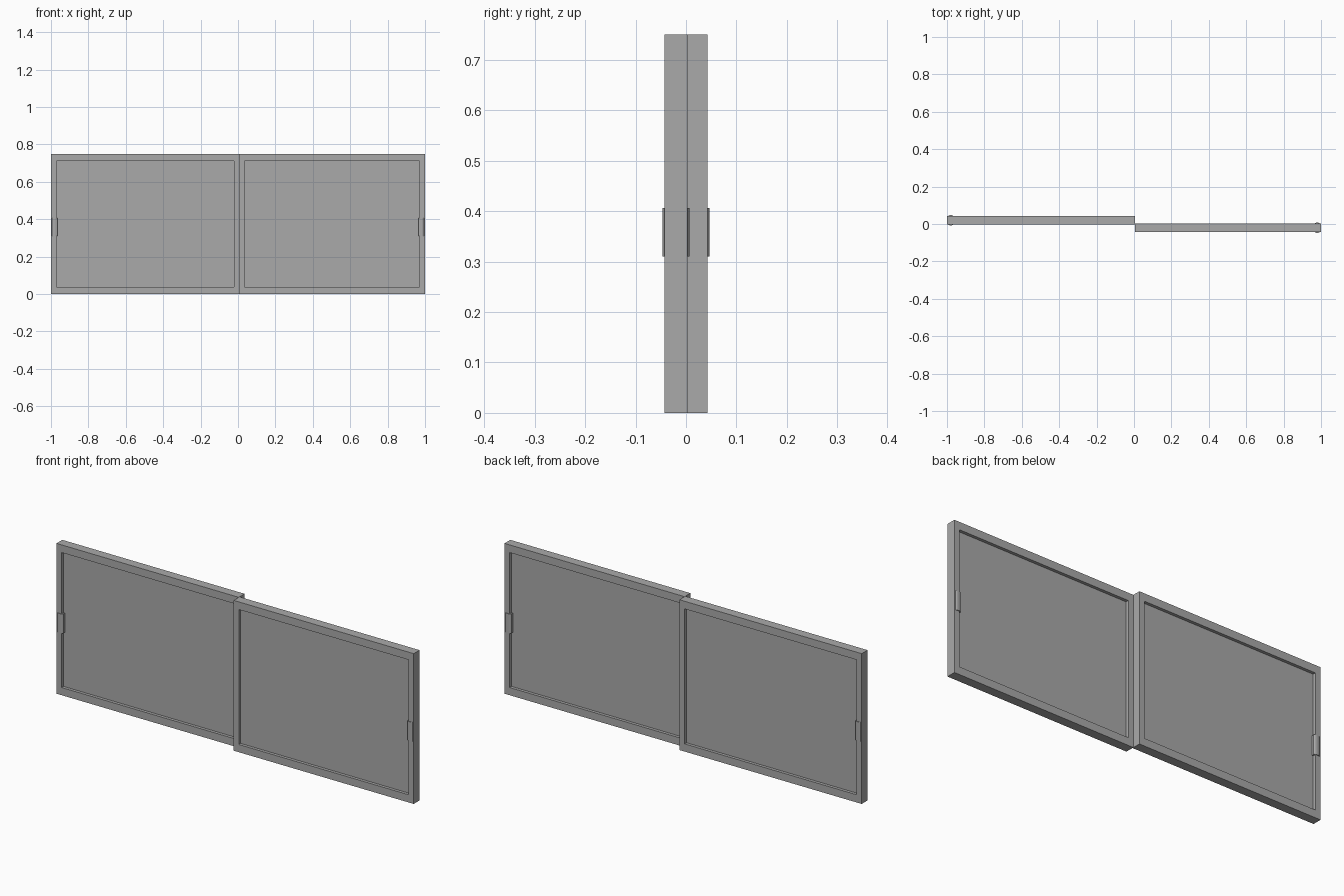
import bpy
import bmesh
from mathutils import Vector

cube = bpy.data.objects.get("Cube")
if cube:
    bpy.data.objects.remove(cube, do_unlink=True)

# One neutral grey for every part
grey = bpy.data.materials.new("neutral_grey")
grey.use_nodes = True
grey.diffuse_color = (0.4, 0.4, 0.4, 1)
grey.node_tree.nodes["Principled BSDF"].inputs["Base Color"].default_value = (0.4, 0.4, 0.4, 1)

HEIGHT = 0.75
DEPTH = 0.046
SIDE = 0.04      # stile width
RAIL = 0.05      # top and bottom rail width
RECESS = 0.015   # pane set back from each frame face


def finish(name, bm):
    bmesh.ops.recalc_face_normals(bm, faces=bm.faces[:])
    mesh = bpy.data.meshes.new(name)
    bm.to_mesh(mesh)
    bm.free()
    mesh.materials.append(grey)
    obj = bpy.data.objects.new(name, mesh)
    bpy.context.collection.objects.link(obj)
    return obj


def add_panel(name, x0, x1, y):
    """Framed pane: a box whose front and back are inset and pushed in."""
    bm = bmesh.new()
    bmesh.ops.create_cube(bm, size=1)
    bmesh.ops.scale(bm, vec=(x1 - x0, DEPTH, HEIGHT), verts=bm.verts)
    centre = Vector(((x0 + x1) / 2, y, HEIGHT / 2))
    bmesh.ops.translate(bm, vec=centre, verts=bm.verts)
    for face in [f for f in bm.faces if abs(f.normal.y) > 0.9]:
        inward = -face.normal.copy()
        bmesh.ops.inset_individual(bm, faces=[face], thickness=SIDE)
        # Widen the rails at top and bottom
        for v in face.verts:
            v.co.z += (RAIL - SIDE) * (1 if v.co.z < centre.z else -1)
        pane = bmesh.ops.extrude_discrete_faces(bm, faces=[face])["faces"][0]
        for v in pane.verts:
            v.co += inward * RECESS
    return finish(name, bm)


def add_handle(name, x, y):
    """Slim pull running through the stile, with rounded faces front and back."""
    half = DEPTH / 2
    profile = [(-0.016, half - 0.002), (-0.011, half + 0.002), (-0.005, half + 0.004),
               (0.005, half + 0.004), (0.011, half + 0.002), (0.016, half - 0.002)]
    outline = profile + [(-px, -py) for px, py in profile]
    bm = bmesh.new()
    base = bm.faces.new([bm.verts.new((x + px, y + py, 0.31)) for px, py in outline])
    top = bmesh.ops.extrude_face_region(bm, geom=[base])["geom"]
    bmesh.ops.translate(bm, vec=(0, 0, 0.096),
                        verts=[g for g in top if isinstance(g, bmesh.types.BMVert)])
    return finish(name, bm)


# Two sliding panels on neighbouring tracks
add_panel("right_panel", -1, 0.006, 0.02)
add_panel("left_panel", 0.006, 1, -0.02)
add_handle("right_handle", -0.98, 0.02)
add_handle("left_handle", 0.98, -0.02)
